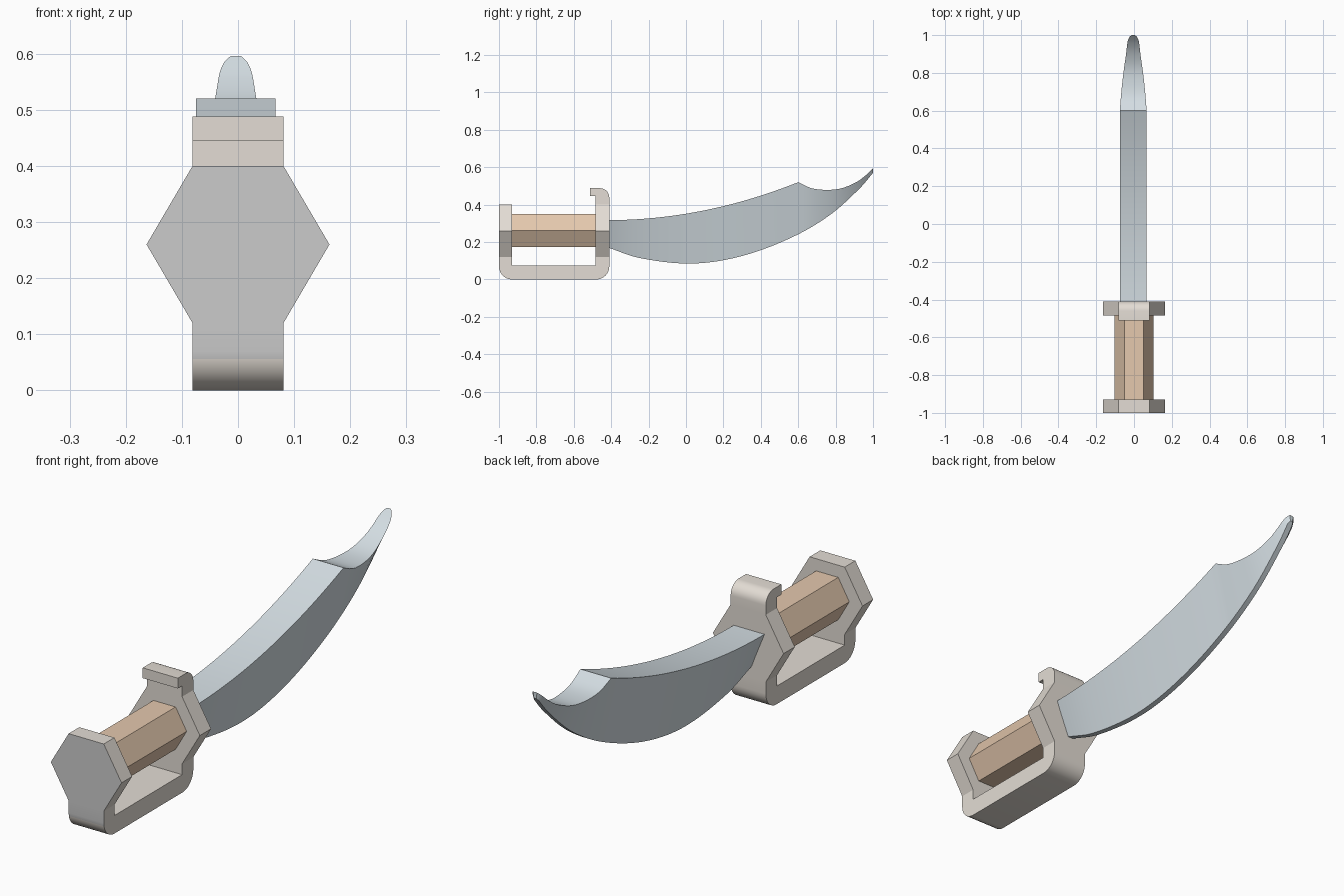
import bpy, bmesh
from math import sin, cos, radians
from mathutils import Vector

if "Cube" in bpy.data.objects:
    bpy.data.objects.remove(bpy.data.objects["Cube"])


def material(name, rgb):
    m = bpy.data.materials.new(name)
    m.diffuse_color = (*rgb, 1)
    m.use_nodes = True
    m.node_tree.nodes["Principled BSDF"].inputs["Base Color"].default_value = m.diffuse_color
    return m


def finish(name, bm, mat=None):
    bmesh.ops.recalc_face_normals(bm, faces=bm.faces)
    me = bpy.data.meshes.new(name)
    bm.to_mesh(me)
    bm.free()
    ob = bpy.data.objects.new(name, me)
    bpy.context.collection.objects.link(ob)
    if mat:
        me.materials.append(mat)
    return ob


def select(ob):
    bpy.ops.object.select_all(action='DESELECT')
    ob.select_set(True)
    bpy.context.view_layer.objects.active = ob


def prism(name, points, depth, mat=None):
    """Extrude a flat outline along the depth vector."""
    bm = bmesh.new()
    face = bm.faces.new([bm.verts.new(p) for p in points])
    new = bmesh.ops.extrude_face_region(bm, geom=[face])['geom']
    verts = [v for v in new if isinstance(v, bmesh.types.BMVert)]
    bmesh.ops.translate(bm, verts=verts, vec=Vector(depth))
    return finish(name, bm, mat)


def arc(cy, cz, r, a0, a1, n=8):
    return [(cy + r * cos(radians(a0 + (a1 - a0) * i / n)),
             cz + r * sin(radians(a0 + (a1 - a0) * i / n))) for i in range(n + 1)]


def smooth_at(pts, y):
    """Catmull-Rom style interpolation of (y, value) points."""
    k = max(i for i in range(len(pts) - 1) if pts[i][0] <= y + 1e-6)

    def slope(i):
        a, b = pts[max(i - 1, 0)], pts[min(i + 1, len(pts) - 1)]
        return (b[1] - a[1]) / (b[0] - a[0])
    (y0, v0), (y1, v1) = pts[k], pts[k + 1]
    h = y1 - y0
    t = (y - y0) / h
    return ((2*t**3 - 3*t**2 + 1) * v0 + (t**3 - 2*t**2 + t) * h * slope(k)
            + (3*t**2 - 2*t**3) * v1 + (t**3 - t**2) * h * slope(k + 1))


metal = material("guard_metal", (0.77, 0.72, 0.66))
grey = material("plain_grey", (0.7, 0.7, 0.7))
wood = material("grip_wood", (0.78, 0.58, 0.42))
steel = material("blade_steel", (0.66, 0.73, 0.77))

# Guard: side outline intersected with the front silhouette
side = (arc(-0.93, 0.07, 0.07, 180, 270) + arc(-0.48, 0.07, 0.07, 270, 360)
        + arc(-0.46, 0.438, 0.05, 0, 90)
        + [(-0.512, 0.488), (-0.512, 0.445), (-0.484, 0.445), (-0.484, 0.075),
           (-0.93, 0.075), (-0.93, 0.4), (-1, 0.4)])
guard = prism("hand_guard", [(-0.25, y, z) for y, z in side], (0.5, 0, 0), metal)
half = [(0.081, -0.2), (0.081, 0.12), (0.163, 0.26), (0.081, 0.4), (0.081, 0.7)]
front = half + [(-x, z) for x, z in reversed(half)]
cutter = prism("guard_cutter", [(x, -1.3, z) for x, z in front], (0, 1.3, 0))
cutter.hide_render = True
select(guard)
mod = guard.modifiers.new("silhouette", 'BOOLEAN')
mod.operation = 'INTERSECT'
mod.solver = 'EXACT'
mod.object = cutter
bpy.ops.object.modifier_apply(modifier=mod.name)
bpy.data.objects.remove(cutter)

# Plain grey pommel face
guard.data.materials.clear()
guard.data.materials.append(metal)
guard.data.materials.append(grey)
for p in guard.data.polygons:
    p.material_index = int(p.normal.y < -0.99 and p.center.y < -0.99)

# Hexagonal grip
hexagon = [(0.102 * cos(radians(60 * i)), -0.94, 0.261 + 0.102 * sin(radians(60 * i)))
           for i in range(6)]
prism("grip", hexagon, (0, 0.47, 0), wood)

# Blade: wedge sections lofted along its length
belly = [(-0.42, 0.172), (-0.25, 0.115), (0.03, 0.085), (0.29, 0.123), (0.56, 0.222),
         (0.77, 0.345), (0.93, 0.488), (1.0, 0.57)]
notch = [(0.6, 0.52), (0.67, 0.488), (0.75, 0.479), (0.83, 0.487), (0.91, 0.52),
         (0.96, 0.556), (1.0, 0.596)]
width = [(0.6, 0.071), (0.7, 0.063), (0.8, 0.052), (0.9, 0.038), (0.97, 0.029),
         (0.99, 0.02), (1.0, 0.009)]
stations = [-0.42 + 1.02 * i / 24 for i in range(24)]
stations += [0.6 + 0.36 * i / 16 for i in range(16)] + [0.96, 0.97, 0.98, 0.99, 0.995, 1.0]
bm = bmesh.new()
rings = []
for y in stations:
    if y < 0.6:
        top, w = 0.317 + 0.203 * ((y + 0.42) / 1.02) ** 2, 0.071
    else:
        top, w = smooth_at(notch, y), smooth_at(width, y)
    low, e = smooth_at(belly, y), min(0.012, w * 0.6)
    rings.append([bm.verts.new((x - 0.004, y, z)) for x, z in
                  ((-w, top), (w, top), (e, low), (-e, low))])
for a, b in zip(rings, rings[1:]):
    for i in range(4):
        j = (i + 1) % 4
        bm.faces.new((a[i], a[j], b[j], b[i]))
bm.faces.new(rings[0])
bm.faces.new(rings[-1])
blade = finish("blade", bm, steel)

# Smooth curves, sharp corners
for ob in (guard, blade):
    select(ob)
    bpy.ops.object.shade_smooth_by_angle(angle=radians(30))
